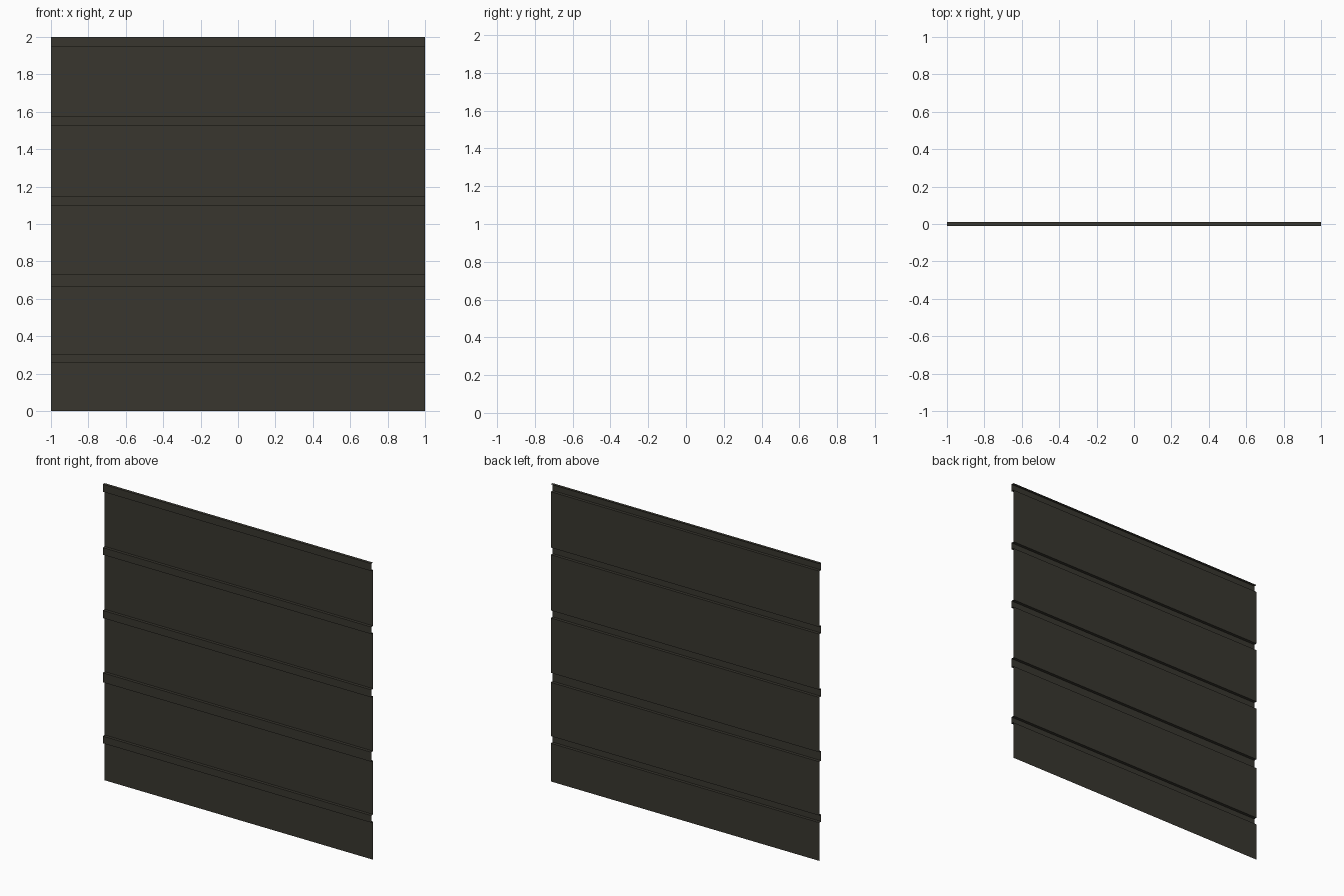
import bpy, bmesh

if "Cube" in bpy.data.objects:
    bpy.data.objects.remove(bpy.data.objects["Cube"])

# Single dark sheet metal colour
mat = bpy.data.materials.new("dark_grey_metal")
mat.diffuse_color = (0.040, 0.037, 0.028, 1)
mat.use_nodes = True
mat.node_tree.nodes["Principled BSDF"].inputs["Base Color"].default_value = mat.diffuse_color

DEPTH = 0.01  # half depth of the folded sheet
# bottom and top of each raised front rib
RIBS = [(0.257, 0.305), (0.667, 0.731), (1.10, 1.151), (1.526, 1.574), (1.95, 2.0)]

# Folded profile (y, z): back panels joined to front ribs by flat ledges
profile = [(DEPTH, 0.0)]
for low, high in RIBS:
    profile += [(DEPTH, low), (-DEPTH, low), (-DEPTH, high), (DEPTH, high)]

# Sweep the profile along x as an open, unthickened sheet
bm = bmesh.new()
rows = [[bm.verts.new((x, y, z)) for x in (-1, 1)] for y, z in profile]
for a, b in zip(rows, rows[1:]):
    bm.faces.new((a[0], a[1], b[1], b[0]))
mesh = bpy.data.meshes.new("ribbed_wall_panel")
bm.to_mesh(mesh)
bm.free()
mesh.materials.append(mat)
panel = bpy.data.objects.new("ribbed_wall_panel", mesh)
bpy.context.collection.objects.link(panel)
